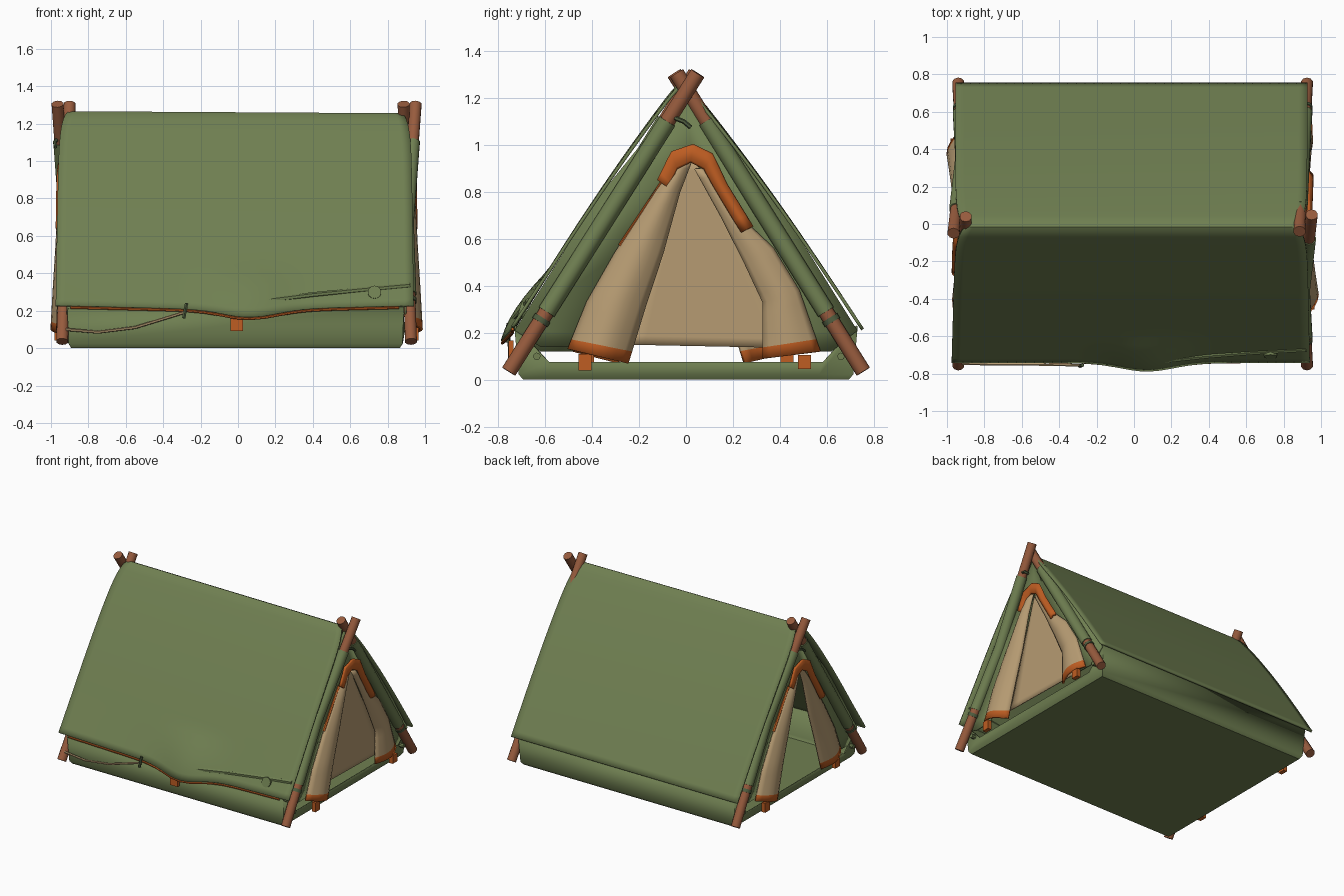
import bpy, math
from mathutils import Vector

if "Cube" in bpy.data.objects:
    bpy.data.objects.remove(bpy.data.objects["Cube"])

def material(name, rgb):
    m = bpy.data.materials.new(name)
    m.diffuse_color = (*rgb, 1)
    m.use_nodes = True
    m.node_tree.nodes["Principled BSDF"].inputs["Base Color"].default_value = m.diffuse_color
    return m

GREEN = material("canvas green", (0.16, 0.213, 0.083))
DARK = material("cord green", (0.08, 0.11, 0.05))
BEIGE = material("liner beige", (0.47, 0.33, 0.17))
ORANGE = material("trim orange", (0.52, 0.11, 0.016))
WOOD = material("pole brown", (0.31, 0.105, 0.047))

def mesh_object(name, verts, faces, mats, thick=0):
    me = bpy.data.meshes.new(name)
    me.from_pydata(verts, [], faces)
    for m in mats:
        me.materials.append(m)
    ob = bpy.data.objects.new(name, me)
    bpy.context.collection.objects.link(ob)
    if thick:
        mod = ob.modifiers.new("thickness", 'SOLIDIFY')
        mod.thickness = thick
        mod.offset = 0
    return ob

def grid(name, fn, nu, nv, mats, thick, rule=None):
    verts = [fn(i / nu, j / nv) for j in range(nv + 1) for i in range(nu + 1)]
    w = nu + 1
    faces = [(j*w + i, j*w + i + 1, (j+1)*w + i + 1, (j+1)*w + i)
             for j in range(nv) for i in range(nu)]
    ob = mesh_object(name, verts, faces, mats, thick)
    if rule:
        for k, p in enumerate(ob.data.polygons):
            p.material_index = rule((k // nu + 0.5) / nv)
    return ob

def tube(name, pts, r, mat, sides=8):
    pts = [Vector(p) for p in pts]
    verts, faces = [], []
    for k, p in enumerate(pts):
        d = (pts[min(k+1, len(pts)-1)] - pts[max(k-1, 0)]).normalized()
        a = d.cross(Vector((0.3, 0.9, 0.1)) if abs(d.x) > 0.5 else Vector((1, 0, 0))).normalized()
        b = d.cross(a)
        for s in range(sides):
            t = 2 * math.pi * s / sides
            verts.append(p + r * (math.cos(t) * a + math.sin(t) * b))
    for k in range(len(pts) - 1):
        for s in range(sides):
            n = (s + 1) % sides
            faces.append((k*sides+s, k*sides+n, (k+1)*sides+n, (k+1)*sides+s))
    faces.append(tuple(reversed(range(sides))))
    faces.append(tuple(range((len(pts)-1)*sides, len(pts)*sides)))
    return mesh_object(name, verts, faces, [mat])

def box(name, c, s, mat):
    v = [(c[0]+i*s[0]/2, c[1]+j*s[1]/2, c[2]+k*s[2]/2)
         for i in (-1, 1) for j in (-1, 1) for k in (-1, 1)]
    f = [(0, 1, 3, 2), (4, 6, 7, 5), (0, 4, 5, 1), (2, 3, 7, 6), (0, 2, 6, 4), (1, 5, 7, 3)]
    return mesh_object(name, v, f, [mat])

def along(pts, t):
    k = min(int(t * (len(pts) - 1)), len(pts) - 2)
    f = t * (len(pts) - 1) - k
    return [a + (b - a) * f for a, b in zip(pts[k], pts[k+1])]

# Fly sheet draped over the ridge, with a sagging front hem
def fly(u, v):
    v = 2 * v - 1
    a = abs(v)
    end = 0.05 * math.exp(-a / 0.08)
    left, right = (-0.975, 0.94) if v < 0 else (-0.955, 0.928)
    xl = -0.955 + (left + 0.955) * a + end
    xr = 0.925 + (right - 0.925) * a - end
    x = xl + (xr - xl) * u
    y = (0.738 if v < 0 else 0.752) * v - 0.015 * (1 - a)
    z = 1.29 - 1.075 * math.sqrt(a*a + 0.0008) + 0.03 * math.sin(math.pi * a)
    z -= 0.006 * (x + 0.95) * (1 - a)
    w = max(0, (a - 0.78) / 0.22)
    if v < 0:
        g = math.exp(-((x - 0.07) / 0.2) ** 2)
        z += w * (0.025 * abs(x) - 0.012 - 0.04 * g)
        y -= 0.055 * g * math.sin(w * math.pi * 0.7)
    return (x, y, z)
grid("fly_sheet", fly, 40, 60, [GREEN], 0.014)

# Ground tub: flat floor, tall sides, low lip at both ends
verts = []
for sx, sy, top in ((0.985, 0.975, None), (1, 1, 0.025), (1.01, 1.025, 'rim')):
    for fx, fy in ((1, -1), (1, -.8), (1, .8), (1, 1), (-1, 1), (-1, .8), (-1, -.8), (-1, -1)):
        z = 0.004 if top is None else top
        if top == 'rim':
            z = 0.23 if abs(fy) == 1 else 0.075
        verts.append((fx * 0.89 * sx - 0.013, fy * 0.71 * sy, z))
faces = [tuple(reversed(range(8)))]
for k in (0, 8):
    faces += [(k+i, k+(i+1) % 8, k+8+(i+1) % 8, k+8+i) for i in range(8)]
mesh_object("ground_tub", verts, faces, [GREEN], 0.008)

# Both ends share the same parts, turned half a circle
for s, side in ((1, "right"), (-1, "left")):
    def P(x, y, z):
        return (x, y, z) if s > 0 else (-x - 0.015, -y, z)

    def ribbon(name, A, B, x0, bulge, mats, thick, rule=None):
        def fn(u, v):
            a, b = along(A, v), along(B, v)
            y, z = (a[0] + (b[0]-a[0])*u, a[1] + (b[1]-a[1])*u)
            return P(x0 + bulge * (0.25 + 0.75*v) * math.sin(math.pi*u), y, z)
        return grid(side + "_" + name, fn, 8, 20, mats, thick, rule)

    # Crossed, slightly bowed poles with canvas sleeves
    for n, foot, top in (("front", (0.925, -0.755, 0.035), (0.95, 0.05, 1.305)),
                         ("back", (0.925, 0.755, 0.035), (0.885, -0.04, 1.305))):
        mid = (0.903, (foot[1] + top[1]) / 2, 0.67)
        line = [P(*foot), P(*mid), P(*top)]
        tube(f"{side}_{n}_pole", line, 0.033, WOOD, 10)
        tube(f"{side}_{n}_sleeve", [along(line, t) for t in (0.2, 0.5, 0.84)], 0.039, GREEN, 10)
        tube(f"{side}_{n}_lashing", [along(line, t) for t in (0.165, 0.18)], 0.038, DARK, 10)
    tube(side + "_top_cord", [P(0.95, -0.06, 1.12), P(0.965, -0.01, 1.10), P(0.96, 0.02, 1.075)],
         0.010, DARK, 6)

    # Green end wall around the door opening
    outer = [(-0.62, 0.14), (-0.73, 0.21), (-0.38, 0.77), (0, 1.24), (0.38, 0.77), (0.73, 0.21), (0.62, 0.12)]
    inner = [(-0.46, 0.14), (-0.44, 0.20), (-0.23, 0.58), (0.02, 0.96), (0.25, 0.58), (0.46, 0.20), (0.48, 0.12)]
    verts = [P(0.895, *p) for p in outer + inner]
    mesh_object(side + "_end_wall", verts, [(i, i+1, i+8, i+7) for i in range(6)], [GREEN], 0.012)

    # Tied-back door flaps with an orange hem
    hem = lambda v: 1 if v > 0.94 else 0
    wide_out = [(-0.04, 0.92), (-0.13, 0.80), (-0.30, 0.54), (-0.42, 0.33), (-0.50, 0.13)]
    wide_in = [(0.02, 0.93), (-0.03, 0.80), (-0.10, 0.54), (-0.17, 0.33), (-0.25, 0.07)]
    ribbon("wide_flap", wide_out, wide_in, 0.91, 0.07, [BEIGE, ORANGE], 0.016, hem)
    if s > 0:
        ribbon("narrow_flap", [(0.08, 0.90), (0.22, 0.70), (0.37, 0.56), (0.48, 0.38), (0.57, 0.12)],
               [(0.04, 0.90), (0.15, 0.70), (0.25, 0.50), (0.33, 0.33), (0.33, 0.09)],
               0.91, 0.04, [BEIGE, ORANGE], 0.016, hem)
    else:
        ribbon("second_flap", [(0.02 - y, z) for y, z in wide_out], [(0.04 - y, z) for y, z in wide_in],
               0.905, 0.045, [BEIGE, ORANGE], 0.016, hem)

    # Orange arch trim, piping and tie tabs
    ribbon("arch_trim", [(-0.12, 0.85), (-0.06, 0.97), (0.03, 1.0), (0.11, 0.96), (0.17, 0.83), (0.28, 0.65)],
           [(-0.08, 0.82), (-0.04, 0.90), (0.02, 0.93), (0.08, 0.90), (0.12, 0.83), (0.24, 0.63)],
           0.93, 0.02, [ORANGE], 0.02)
    tube(side + "_piping", [P(0.912, -0.10, 0.84), P(0.912, -0.28, 0.57)], 0.010, ORANGE, 6)
    box(side + "_wide_tab", P(0.95, -0.43, 0.075), (0.03, 0.055, 0.07), ORANGE)
    box(side + "_second_tab", P(0.94, 0.505 if s > 0 else 0.42, 0.075), (0.03, 0.055, 0.06), ORANGE)

    # Toggles on the lower corners
    for y in (-0.635, 0.66):
        tube(f"{side}_toggle_{'a' if y < 0 else 'b'}", [P(0.89, y, 0.10), P(0.92, y, 0.10)], 0.016, GREEN, 8)

    # Inner door panel, hung at the right end only
    if s > 0:
        ribbon("inner_door", [(-0.01, 0.93), (-0.27, 0.15)], [(0.05, 0.93), (0.47, 0.135)],
               0.88, 0.0, [BEIGE], 0.008)

# Front hem piping, tab, slack cord, fold and button
hem_pts = [Vector(fly(i / 24, 0)) + Vector((0, 0.0, -0.008)) for i in range(1, 24)]
tube("front_hem_piping", hem_pts, 0.007, ORANGE, 6)
box("front_tab", (-0.007, -0.745, 0.13), (0.065, 0.02, 0.075), ORANGE)
tube("front_cord", [(-0.92, -0.745, 0.10), (-0.75, -0.75, 0.085), (-0.55, -0.75, 0.11), (-0.29, -0.755, 0.19)],
     0.008, BEIGE, 6)
tube("cord_toggle", [(-0.29, -0.76, 0.16), (-0.275, -0.755, 0.24)], 0.010, DARK, 6)
fold = [(0.12, -0.735, 0.25), (0.4, -0.705, 0.285), (0.65, -0.685, 0.31), (0.92, -0.67, 0.335)]
tube("front_fold", fold, 0.014, GREEN, 6)
tube("front_button", [(0.73, -0.68, 0.29), (0.73, -0.71, 0.30)], 0.036, GREEN, 14)

# Smooth cloth and poles, keep hard edges
for ob in bpy.data.objects:
    ob.select_set(True)
    bpy.context.view_layer.objects.active = ob
bpy.ops.object.shade_smooth_by_angle(angle=math.radians(40))
